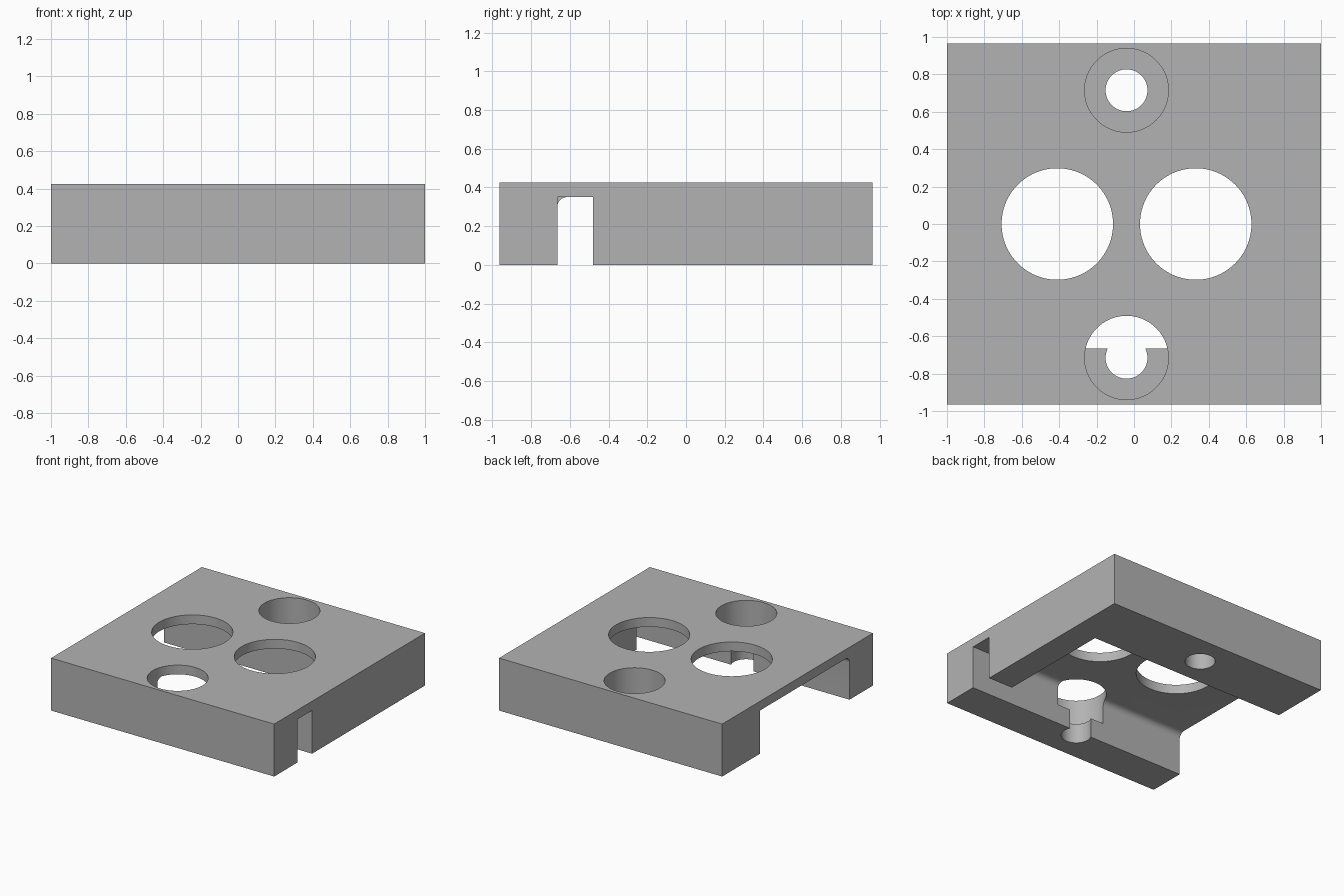
import bpy, bmesh, math
from mathutils import Vector

cube = bpy.data.objects.get("Cube")
if cube:
    bpy.data.objects.remove(cube, do_unlink=True)

W, D, H = 2.0, 1.93, 0.425           # plate size
CEIL = 0.35                          # pocket ceiling
FRONT, BACK = -0.665, 0.48           # pocket walls
END = 0.78                           # closed end of the wide pocket
BOLT_X, BOLT_Y = -0.04, 0.715

grey = bpy.data.materials.new("plain grey")
grey.use_nodes = True
colour = (0.45, 0.45, 0.45, 1)
grey.diffuse_color = colour
grey.node_tree.nodes["Principled BSDF"].inputs["Base Color"].default_value = colour


def prism(name, points, direction):
    """Extrude a flat outline along a direction."""
    bm = bmesh.new()
    face = bm.faces.new([bm.verts.new(p) for p in points])
    ext = bmesh.ops.extrude_face_region(bm, geom=[face])
    moved = [v for v in ext["geom"] if isinstance(v, bmesh.types.BMVert)]
    bmesh.ops.translate(bm, verts=moved, vec=Vector(direction))
    bmesh.ops.recalc_face_normals(bm, faces=bm.faces)
    mesh = bpy.data.meshes.new(name)
    bm.to_mesh(mesh)
    bm.free()
    mesh.materials.append(grey)
    obj = bpy.data.objects.new(name, mesh)
    bpy.context.collection.objects.link(obj)
    return obj


def box(name, x0, x1, y0, y1, z0, z1):
    outline = [(x0, y0, z0), (x1, y0, z0), (x1, y1, z0), (x0, y1, z0)]
    return prism(name, outline, (0, 0, z1 - z0))


def cylinder(name, x, y, r, z0, z1, n=96):
    ring = [2 * math.pi * i / n for i in range(n)]
    outline = [(x + r * math.cos(a), y + r * math.sin(a), z0) for a in ring]
    return prism(name, outline, (0, 0, z1 - z0))


plate = box("mounting_plate", -W / 2, W / 2, -D / 2, D / 2, 0, H)

# Wide underside pocket, open on one side, rounded along the front top edge
R, STEPS = 0.05, 10
arc = [math.pi - math.pi / 2 * i / STEPS for i in range(STEPS + 1)]
profile = [(FRONT, -0.1)]
profile += [(FRONT + R + R * math.cos(a), CEIL - R + R * math.sin(a)) for a in arc]
profile += [(BACK, CEIL), (BACK, -0.1)]
cutters = [prism("pocket_cutter", [(-1.1, y, z) for y, z in profile], (1.1 + END, 0, 0))]

# Narrow slot that carries the pocket out of the other side
cutters.append(box("slot_cutter", END - 0.001, 1.1, FRONT, -0.48, -0.1, CEIL))

# Two large round windows
for i, x in enumerate((-0.41, 0.33)):
    cutters.append(cylinder(f"window_cutter_{i}", x, 0, 0.298, 0.2, 0.6))

# Counterbored bolt holes, front and back
for side, y in (("front", -BOLT_Y), ("back", BOLT_Y)):
    cutters.append(cylinder(f"{side}_bolt_cutter", BOLT_X, y, 0.112, -0.1, 0.3))
    cutters.append(cylinder(f"{side}_counterbore_cutter", BOLT_X, y, 0.224, 0.16, 0.6))

# Cut everything out and bake the result
bpy.ops.object.select_all(action="DESELECT")
plate.select_set(True)
bpy.context.view_layer.objects.active = plate
for cutter in cutters:
    cutter.hide_render = True
    mod = plate.modifiers.new(cutter.name, "BOOLEAN")
    mod.operation = "DIFFERENCE"
    mod.solver = "EXACT"
    mod.object = cutter
    bpy.ops.object.modifier_apply(modifier=mod.name)
for cutter in cutters:
    bpy.data.objects.remove(cutter, do_unlink=True)

bpy.ops.object.shade_smooth_by_angle(angle=math.radians(30))
